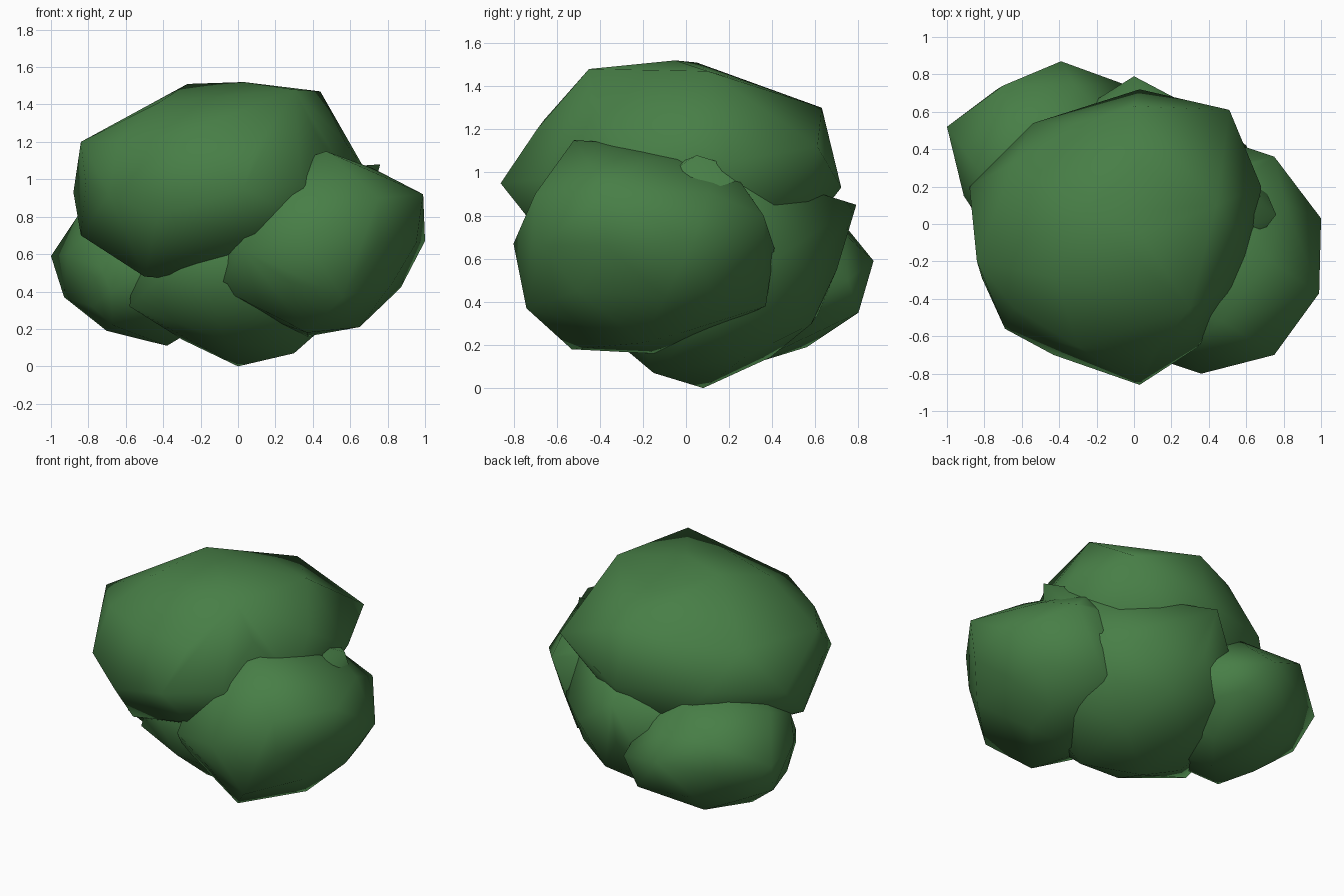
import bpy, bmesh
from mathutils import Vector

cube = bpy.data.objects.get("Cube")
if cube:
    bpy.data.objects.remove(cube)

# One leaf colour for the whole bush
leaf = bpy.data.materials.new("leaf green")
leaf.use_nodes = True
COLOUR = (0.064, 0.21, 0.062, 1)
leaf.diffuse_color = COLOUR
leaf.node_tree.nodes["Principled BSDF"].inputs["Base Color"].default_value = COLOUR


def clump(name, centre, radii, tips):
    """Convex faceted ellipsoid whose nearest corners are moved to the given tips."""
    centre, radii = Vector(centre), Vector(radii)
    bm = bmesh.new()
    bmesh.ops.create_icosphere(bm, subdivisions=2, radius=1)
    free = list(bm.verts)
    pulled = {}
    for tip in map(Vector, tips):
        d = tip - centre
        d = Vector(a / r for a, r in zip(d, radii)).normalized()
        corner = max(free, key=lambda v: v.co.dot(d))
        free.remove(corner)
        pulled[corner] = tip
    for v in bm.verts:
        v.co = pulled.get(v) or centre + v.co * radii
    # Wrap the corners afresh so that no dents are left between them
    bmesh.ops.delete(bm, geom=bm.edges[:] + bm.faces[:], context="EDGES_FACES")
    bmesh.ops.convex_hull(bm, input=bm.verts[:])
    loose = [v for v in bm.verts if not v.link_faces]
    bmesh.ops.delete(bm, geom=loose, context="VERTS")
    bmesh.ops.recalc_face_normals(bm, faces=bm.faces[:])
    for f in bm.faces:
        f.smooth = True
    mesh = bpy.data.meshes.new(name)
    bm.to_mesh(mesh)
    bm.free()
    mesh.materials.append(leaf)
    obj = bpy.data.objects.new(name, mesh)
    bpy.context.collection.objects.link(obj)


# Large crown on top
clump("crown_clump", (-0.1, -0.06, 0.97), (0.75, 0.74, 0.52), [
    (0.03, -0.05, 1.52), (-0.27, 0.05, 1.51), (0.3, -0.45, 1.48),
    (0.44, 0.1, 1.47), (0.03, -0.86, 0.95), (-0.69, -0.56, 0.92),
    (-0.88, 0.2, 0.93), (-0.84, -0.2, 1.2), (0.03, 0.72, 0.93),
    (0.51, 0.61, 1.12), (0, 0.63, 1.3), (0.68, 0.2, 1.05),
    (-0.5, -0.4, 0.48), (-0.84, -0.05, 0.7), (-0.43, -0.7, 0.8)])

# Side clump towards the front
clump("side_clump", (0.43, -0.19, 0.66), (0.55, 0.59, 0.47), [
    (0.47, -0.52, 1.15), (1, 0.03, 0.67), (0.99, -0.37, 0.92),
    (0.75, -0.7, 0.9), (0.36, -0.8, 0.67), (0.56, -0.74, 0.37),
    (0.75, 0.36, 0.8), (0.6, 0.41, 0.65), (0.37, -0.15, 0.16),
    (0.37, -0.53, 0.18), (0.65, -0.2, 0.21), (0.87, -0.1, 0.42),
    (0.5, 0.18, 1.06), (0.03, -0.69, 0.62), (-0.1, -0.45, 0.42),
    (0.55, 0.37, 0.38)])

# Low clump at the back
clump("back_clump", (-0.45, 0.3, 0.53), (0.48, 0.52, 0.4), [
    (-1, 0.52, 0.59), (-0.39, 0.87, 0.59), (-0.7, 0.74, 0.75),
    (-0.91, 0.15, 0.6), (-0.38, 0.3, 0.11), (-0.93, 0.4, 0.37),
    (-0.06, 0.75, 0.5), (-0.2, 0.8, 0.35), (-0.67, 0, 0.22),
    (-0.68, -0.2, 0.4), (-0.84, 0.3, 0.83)])

# Base clump in the middle
clump("base_clump", (0.03, 0.08, 0.55), (0.62, 0.62, 0.48), [
    (0, 0.08, 0), (0, 0.79, 0.85), (0.76, 0.05, 1.08),
    (0.3, -0.15, 0.07), (-0.58, -0.2, 0.32), (0.6, 0.42, 0.6)])
